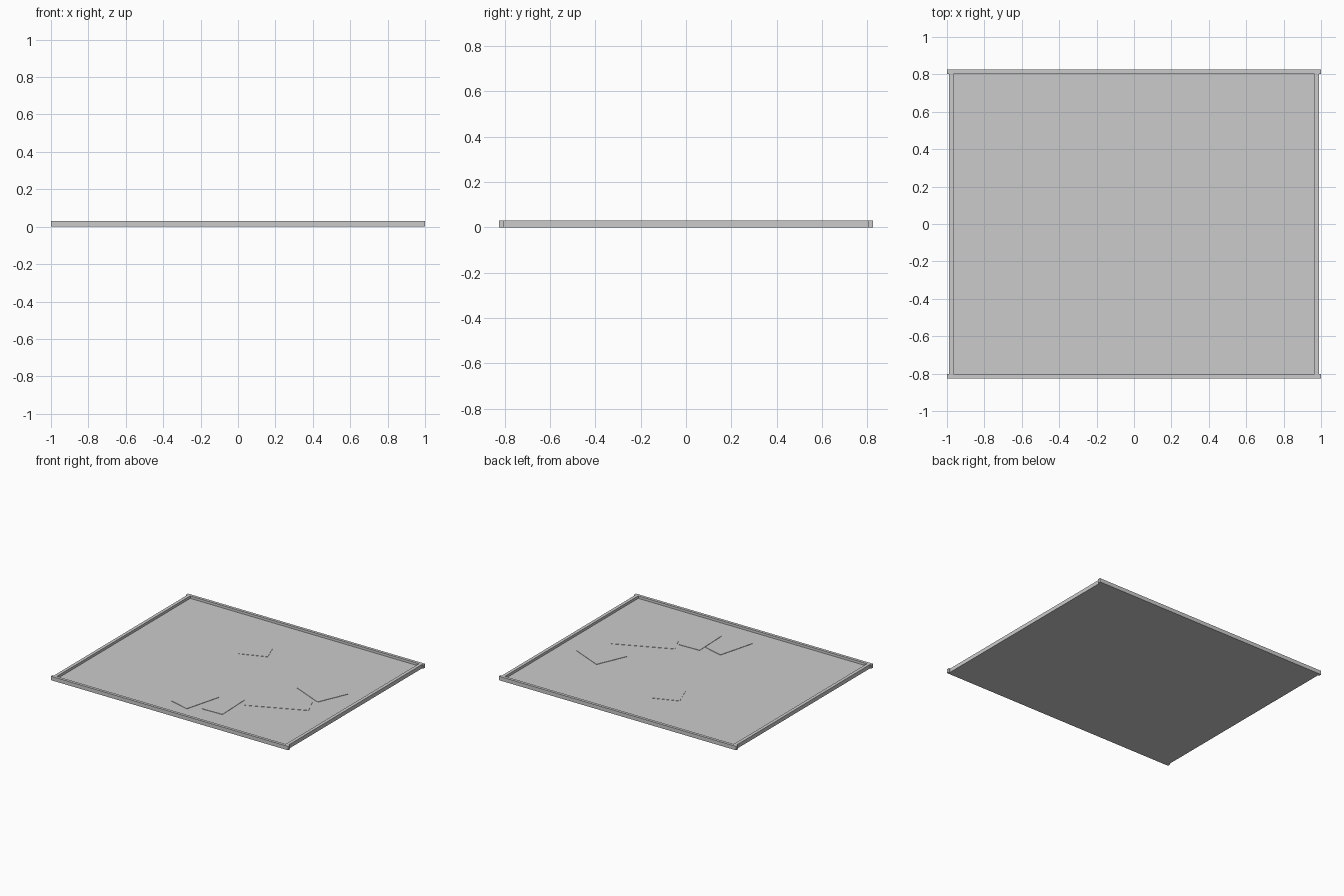
import bpy
import math

if "Cube" in bpy.data.objects:
    bpy.data.objects.remove(bpy.data.objects["Cube"])


def box(name, size, loc, angle=0.0):
    """Axis box with its base centre at loc, turned about z."""
    bpy.ops.mesh.primitive_cube_add(
        size=1, location=(loc[0], loc[1], loc[2] + size[2] / 2),
        rotation=(0, 0, math.radians(angle)))
    ob = bpy.context.object
    ob.name = name
    ob.scale = size
    bpy.ops.object.transform_apply(location=False, rotation=False, scale=True)
    return ob


HEIGHT = 0.03
FLOOR = 0.011

# Backing board
box("board", (1.95, 1.62, FLOOR), (0, 0, 0))

# Frame: long rails front and back, short rails left and right
for s, side in ((-1, "front"), (1, "back")):
    box(side + "_rail", (2.0, 0.022, HEIGHT), (0, s * 0.814, 0))
for s, side in ((-1, "left"), (1, "right")):
    box(side + "_rail", (0.025, 1.606, HEIGHT), (s * 0.9775, 0, 0))

# Thin notes lying on the board: width, depth, thickness, x, y, angle
notes = [
    (0.21, 0.17, 0.002, -0.105, 0.367, 21),
    (0.166, 0.29, 0.003, 0.01, -0.53, -15),
    (0.17, 0.285, 0.003, 0.218, -0.487, 2),
    (0.45, 0.16, 0.002, 0.52, -0.25, 24),
    (0.27, 0.247, 0.003, 0.655, 0.083, -23.5),
]
for i, (w, d, t, x, y, a) in enumerate(notes):
    box("note_%d" % (i + 1), (w, d, t), (x, y, FLOOR), a)
